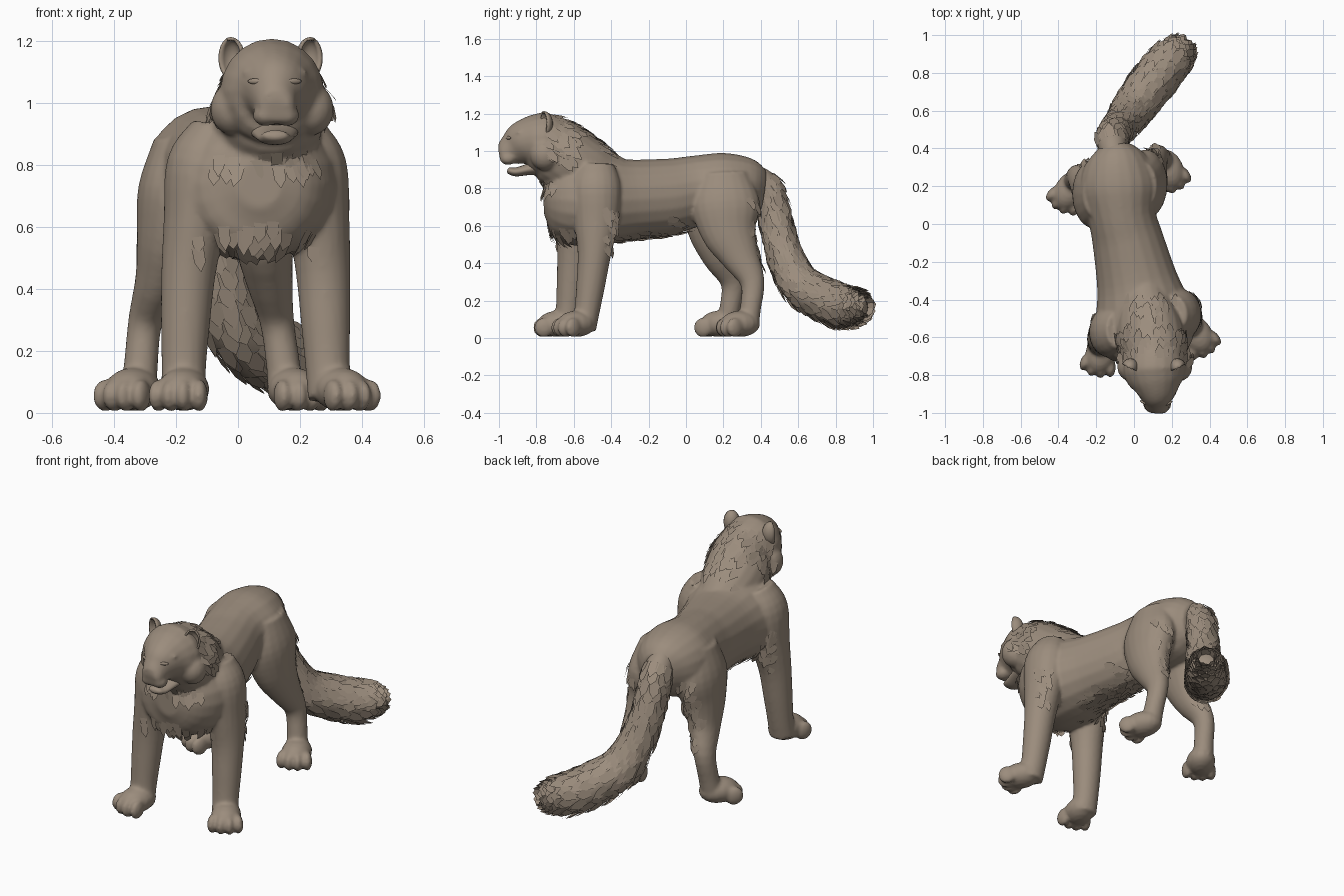
import bpy, bmesh, math, random
from mathutils import Vector, Matrix
from mathutils.bvhtree import BVHTree

if "Cube" in bpy.data.objects:
    bpy.data.objects.remove(bpy.data.objects["Cube"])

random.seed(4)
coat = bpy.data.materials.new("taupe_coat")
coat.diffuse_color = (0.33, 0.265, 0.205, 1)
coat.use_nodes = True
coat.node_tree.nodes["Principled BSDF"].inputs["Base Color"].default_value = coat.diffuse_color


def make(name, bm, fix=True):
    if fix:
        bmesh.ops.recalc_face_normals(bm, faces=bm.faces)
    me = bpy.data.meshes.new(name)
    bm.to_mesh(me)
    bm.free()
    ob = bpy.data.objects.new(name, me)
    bpy.context.collection.objects.link(ob)
    finish(ob)
    return ob


def finish(ob, smooth=True):
    ob.data.materials.clear()
    ob.data.materials.append(coat)
    for p in ob.data.polygons:
        p.use_smooth, p.material_index = smooth, 0


def spline(rows, sub=4):
    P = [Vector(r) for r in rows]
    P = [P[0] * 2 - P[1]] + P + [P[-1] * 2 - P[-2]]
    out = []
    for a, b, c, d in zip(P, P[1:], P[2:], P[3:]):
        for i in range(sub):
            t = i / sub
            out.append((b * 2 + (c - a) * t + (a * 2 - b * 5 + c * 4 - d) * t * t
                        + (b * 3 - a - c * 3 + d) * t ** 3) * 0.5)
    return out + [P[-2]]


def frames(rows, ref):
    pts = spline(rows)
    pos = [Vector(p[:3]) for p in pts]
    for i, p in enumerate(pts):
        t = (pos[min(i + 1, len(pos) - 1)] - pos[max(i - 1, 0)]).normalized()
        s = t.cross(Vector(ref)).normalized()
        yield pos[i], t, s, s.cross(t), p[3], p[4]


def loft(bm, rows, ref, n=20):
    """Closed tube through rows of (x, y, z, half width, half height)."""
    rings = []
    for c, t, s, u, a, b in frames(rows, ref):
        rings.append([bm.verts.new(c + s * a * math.cos(k * math.tau / n) + u * b * math.sin(k * math.tau / n))
                      for k in range(n)])
    for r, q in zip(rings, rings[1:]):
        for k in range(n):
            bm.faces.new((r[k], r[k - 1], q[k - 1], q[k]))
    bm.faces.new(rings[0])
    bm.faces.new(rings[-1])


def ball(bm, c, r, turn=0):
    m = Matrix.Translation(c) @ Matrix.Rotation(turn, 4, 'Z') @ Matrix.Diagonal((*r, 1))
    return bmesh.ops.create_uvsphere(bm, u_segments=16, v_segments=10, radius=1, matrix=m)['verts']


def paw(bm, x, y, turn):
    """Broad pad with four toes, heading along -y turned about z."""
    R = Matrix.Rotation(turn, 3, 'Z')
    ball(bm, Vector((x, y, .076)), (.082, .112, .07), turn)
    for k in (-1.5, -.5, .5, 1.5):
        o = R @ Vector((k * .045, -.088 + abs(k) * .018, 0))
        ball(bm, Vector((x, y, .056)) + o, (.028, .052, .053), turn + k * .14)


# ---- body, merged into one skin ----
bm = bmesh.new()
loft(bm, [(.07, -.76, .74, .07, .08), (.07, -.71, .74, .19, .19), (.06, -.6, .735, .26, .24),
          (.045, -.45, .735, .25, .24), (.015, -.3, .74, .215, .215), (-.03, -.1, .755, .19, .205),
          (-.065, .05, .785, .18, .19), (-.08, .2, .79, .21, .20), (-.09, .33, .79, .17, .175),
          (-.1, .41, .78, .09, .12)], (0, 0, 1))
# neck and head
loft(bm, [(.05, -.33, .84, .10, .11), (.07, -.48, .87, .16, .165), (.09, -.6, .93, .18, .18),
          (.11, -.7, 1.0, .17, .18), (.115, -.77, 1.03, .14, .15)], (0, 0, 1))
loft(bm, [(.11, -.64, 1.03, .10, .12), (.11, -.70, 1.035, .152, .155), (.11, -.77, 1.035, .168, .174),
          (.115, -.83, 1.04, .15, .153), (.12, -.88, 1.035, .112, .122), (.12, -.93, 1.01, .078, .09),
          (.125, -.98, .985, .06, .058), (.125, -.998, .98, .042, .038)], (0, 0, 1))
for s in (-1, 1):
    ball(bm, (.11 + s * .125, -.755, .98), (.075, .08, .085))       # cheek
    ball(bm, (.123 + s * .034, -.952, .96), (.042, .045, .035))     # whisker pad
    ball(bm, (.118 + s * .062, -.89, 1.098), (.044, .028, .016))    # brow
ball(bm, (.125, -.985, 1.005), (.036, .018, .02))                   # nose

# legs and paws
front = [(.92, .07, .10), (.80, .11, .135), (.62, .10, .12), (.45, .088, .09),
         (.28, .079, .077), (.14, .072, .068), (.05, .075, .07)]
hind = [(.88, .08, .13), (.72, .112, .185), (.57, .098, .15), (.435, .077, .103),
        (.30, .056, .066), (.16, .055, .056), (.06, .06, .06)]
legs = [
    (front, [(.21, -.48), (.24, -.48), (.26, -.48), (.275, -.49), (.283, -.51), (.29, -.53), (.30, -.55)],
     (.332, -.585, .55)),
    (front, [(-.08, -.56), (-.12, -.57), (-.14, -.58), (-.16, -.60), (-.17, -.615), (-.175, -.63), (-.175, -.65)],
     (-.175, -.685, -.25)),
    (hind, [(.04, .2), (.06, .21), (.08, .23), (.10, .29), (.125, .355), (.145, .345), (.155, .33)],
     (.18, .29, .42)),
    (hind, [(-.19, .16), (-.21, .16), (-.23, .16), (-.255, .19), (-.298, .25), (-.313, .235), (-.322, .215)],
     (-.338, .178, -.55)),
]
for sizes, path, foot in legs:
    loft(bm, [(x, y, z, a, b) for (x, y), (z, a, b) in zip(path, sizes)], (0, 1, 0))
    paw(bm, *foot)
body = make("body", bm)
m = body.modifiers.new("skin", 'REMESH')
m.mode, m.voxel_size = 'VOXEL', .01
m = body.modifiers.new("soften", 'SMOOTH')
m.factor, m.iterations = .5, 5
dg = bpy.context.evaluated_depsgraph_get()
skin = bpy.data.meshes.new_from_object(body.evaluated_get(dg))
body.modifiers.clear()
body.data = skin
finish(body)
bvh = BVHTree.FromPolygons([v.co for v in skin.vertices], [p.vertices for p in skin.polygons])

# lower jaw, running back into the throat
bm = bmesh.new()
loft(bm, [(.12, -.955, .898, .02, .008), (.12, -.945, .895, .04, .018), (.12, -.91, .888, .055, .024),
          (.118, -.85, .90, .07, .03), (.115, -.77, .92, .09, .05)], (0, 0, 1))
make("lower_jaw", bm)

# eyes
bm = bmesh.new()
for s in (-1, 1):
    hit = bvh.ray_cast(Vector((.118 + s * .064, -2, 1.07)), Vector((0, 1, 0)))[0]
    ball(bm, hit, (.026, .007, .009), s * .5)
make("eyes", bm)

# cupped ears
bm = bmesh.new()
for s in (-1, 1):
    c, turn = Vector((.105 + s * .128, -.76, 1.145)), s * .45
    way = Matrix.Rotation(turn, 3, 'Z') @ Vector((0, -1, 0))
    gone = [v for v in ball(bm, c, (.045, .05, .068), turn) if (v.co - c).dot(way) > .008]
    bmesh.ops.delete(bm, geom=gone, context='VERTS')
ears = make("ears", bm)
m = ears.modifiers.new("thickness", 'SOLIDIFY')
m.thickness = .01

# ---- tail ----
tail = [(-.10, .34, .88, .06, .06), (-.115, .43, .80, .08, .08), (-.10, .48, .62, .083, .083),
        (-.06, .53, .44, .092, .092), (-.005, .61, .29, .107, .107), (.09, .74, .205, .115, .115),
        (.18, .85, .165, .108, .108), (.24, .915, .165, .085, .085), (.265, .945, .168, .04, .04)]
bm = bmesh.new()
loft(bm, tail, (1, 0, 0))
make("tail", bm)


# ---- fur tufts ----
def tuft(bm, p, n, flow, length, width):
    """Pointed lock lying on the surface, lifted a little at the tip."""
    d = (flow - n * flow.dot(n)).normalized()
    s = d.cross(n)
    length *= random.uniform(.7, 1.2)
    p, tip = p + n * .002, p + d * length + n * length * .14
    mid = p + d * length * .6 + n * length * .1
    bm.faces.new([bm.verts.new(v) for v in (p - s * width * .5, mid - s * width * .5, tip, mid + s * width * .45,
                                            p + s * width * .5)][::-1])


bm = bmesh.new()
for i, (c, t, s, u, a, b) in enumerate(frames(tail, (1, 0, 0))):
    if i < 3:
        continue
    for k in range(11):
        ang = (k + random.uniform(-.3, .3) + i % 2 * .5) * math.tau / 11
        n = s * math.cos(ang) + u * math.sin(ang)
        tuft(bm, c + n * a, n, t + s * random.uniform(-.2, .2), .085 if i < 25 else .045, .055)
make("tail_fur", bm, False)


def patches(name, specs, length=.07, width=.04):
    """Scatter tufts where rays from random box points meet the body."""
    bm = bmesh.new()
    for count, xr, yr, zr, ray, flow in specs:
        for _ in range(count):
            o = Vector(random.uniform(*r) for r in (xr, yr, zr))
            p, n, _i, _d = bvh.ray_cast(o, Vector(ray))
            if p:
                jit = Vector(random.uniform(-.2, .2) for _ in range(3))
                tuft(bm, p, n, Vector(flow) + jit, length, width)
    make(name, bm, False)


up, down = (0, 0, 1), (0, 0, -1)
patches("ruff_fur", [
    (70, (-.04, .22), (-.72, -.42), (2, 2), down, (0, 1, -.4)),
    (32, (2, 2), (-.76, -.6), (.94, 1.12), (-1, 0, 0), (0, .7, -.7)),
    (32, (-2, -2), (-.76, -.6), (.94, 1.12), (1, 0, 0), (0, .7, -.7)),
    (26, (-.08, .24), (-2, -2), (.79, .85), (0, 1, 0), down)])
patches("belly_and_chest_fur", [
    (80, (-.15, .14), (-.4, -.03), (.3, .3), up, (0, .6, -.4)),
    (30, (-.16, .28), (-2, -2), (.52, .62), (0, 1, 0), down)])
patches("leg_fur", [
    (24, (2, 2), (-.44, -.37), (.48, .72), (-1, 0, 0), (0, .5, -1)),
    (24, (-2, -2), (-.52, -.45), (.48, .72), (1, 0, 0), (0, .5, -1)),
    (30, (.02, .14), (2, 2), (.36, .75), (0, -1, 0), (0, .4, -1)),
    (30, (-.3, -.2), (2, 2), (.36, .75), (0, -1, 0), (0, .4, -1))], .06, .035)
